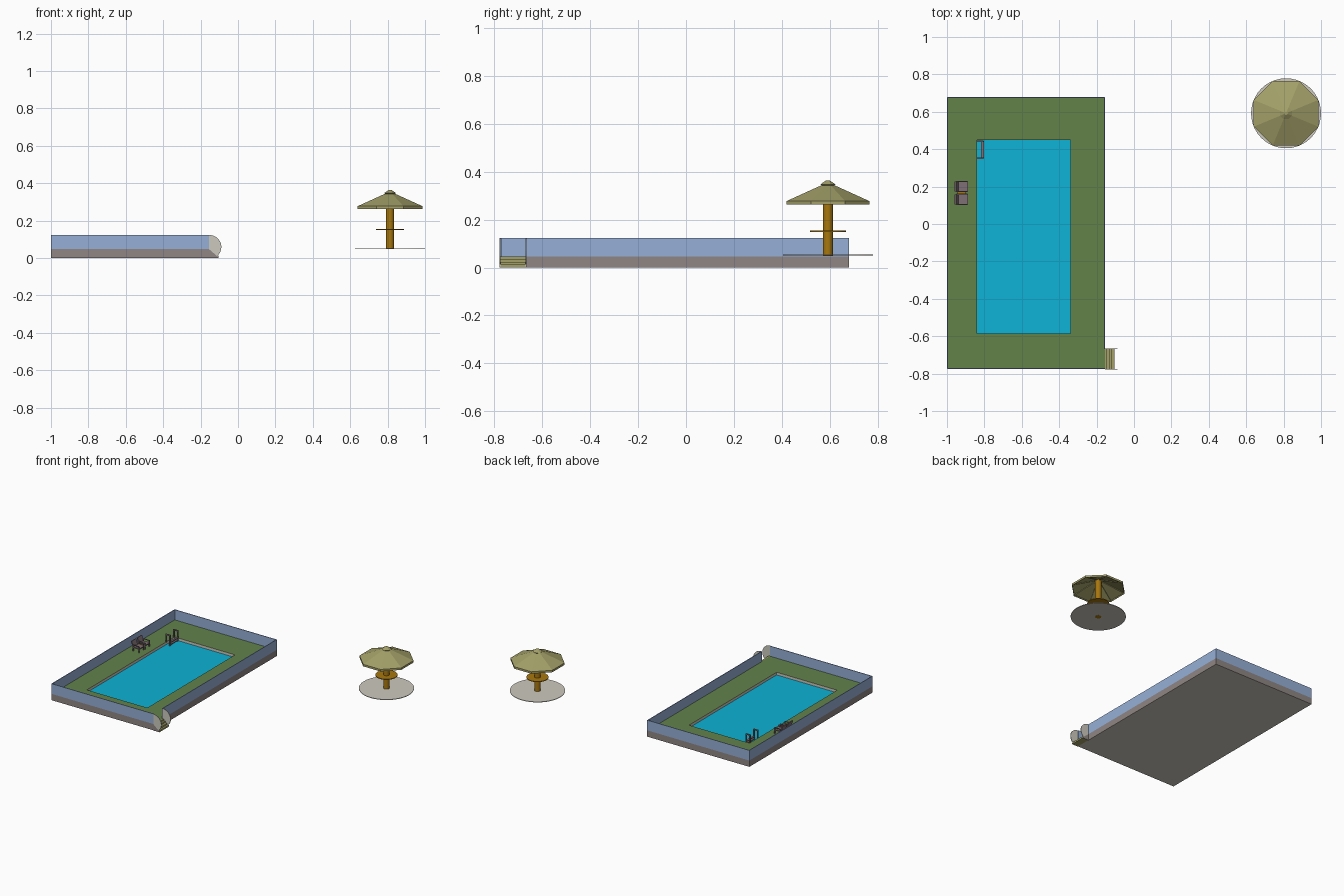
import bpy, bmesh, math
from mathutils import Vector, Matrix

if "Cube" in bpy.data.objects:
    bpy.data.objects.remove(bpy.data.objects["Cube"])


def mat(name, r, g, b):
    m = bpy.data.materials.new(name)
    lin = [((c / 255 + 0.055) / 1.055) ** 2.4 if c > 10 else c / 255 / 12.92 for c in (r, g, b)]
    m.diffuse_color = (*lin, 1)
    m.use_nodes = True
    m.node_tree.nodes["Principled BSDF"].inputs["Base Color"].default_value = m.diffuse_color
    return m


STONE = mat("mauve grey stone", 143, 134, 133)
GRASS = mat("green deck", 99, 130, 74)
WATER = mat("pool water", 14, 178, 214)
BLUE = mat("blue fence", 150, 175, 215)
PALE = mat("pale concrete", 204, 201, 190)
OLIVE = mat("olive canvas", 163, 160, 104)
WOOD = mat("golden wood", 168, 119, 14)
CHAIR = mat("mauve furniture", 127, 112, 118)


def finish(name, bm, *mats, recalc=True):
    if recalc:
        bmesh.ops.recalc_face_normals(bm, faces=bm.faces[:])
    me = bpy.data.meshes.new(name)
    bm.to_mesh(me)
    bm.free()
    for m in mats:
        me.materials.append(m)
    ob = bpy.data.objects.new(name, me)
    bpy.context.collection.objects.link(ob)
    return ob


def box(name, x0, x1, y0, y1, z0, z1, m, tilt=0):
    bm = bmesh.new()
    bmesh.ops.create_cube(bm, size=1)
    bmesh.ops.scale(bm, vec=(x1 - x0, y1 - y0, z1 - z0), verts=bm.verts)
    bmesh.ops.rotate(bm, matrix=Matrix.Rotation(tilt, 3, 'Y'), verts=bm.verts)
    bmesh.ops.translate(bm, vec=((x0 + x1) / 2, (y0 + y1) / 2, (z0 + z1) / 2), verts=bm.verts)
    return finish(name, bm, m)


def lathe(name, prof, n, m, cx, cy, phase=0.0, smooth=False):
    """Closed solid of revolution from (radius, z) points, capped at both ends."""
    bm = bmesh.new()
    rings = [[bm.verts.new((cx + r * math.cos(phase + i * math.tau / n),
                            cy + r * math.sin(phase + i * math.tau / n), z)) for i in range(n)]
             for r, z in prof]
    for a, b in zip(rings, rings[1:]):
        for i in range(n):
            j = (i + 1) % n
            bm.faces.new((a[i], a[j], b[j], b[i]))
    bm.faces.new(rings[0])
    bm.faces.new(rings[-1])
    ob = finish(name, bm, m)
    if smooth:
        for p in ob.data.polygons:
            p.use_smooth = len(p.vertices) == 4
    return ob


def prism(name, pts, y0, y1, m):
    """Extrude an (x, z) outline along y."""
    bm = bmesh.new()
    f = bm.faces.new([bm.verts.new((x, y0, z)) for x, z in pts])
    r = bmesh.ops.extrude_face_region(bm, geom=[f])
    bmesh.ops.translate(bm, vec=(0, y1 - y0, 0),
                        verts=[v for v in r['geom'] if isinstance(v, bmesh.types.BMVert)])
    return finish(name, bm, m)


# Deck slab with the pool opening: sides stone, top green, inside and bottom pale
X0, X1, Y0, Y1, ZD, ZW, ZF = -1.0, -0.155, -0.775, 0.68, 0.047, 0.027, 0.123
PX0, PX1, PY0, PY1 = -0.84, -0.34, -0.585, 0.45


def rect(bm, x0, x1, y0, y1, z):
    return [bm.verts.new(p) for p in ((x0, y0, z), (x1, y0, z), (x1, y1, z), (x0, y1, z))]


bm = bmesh.new()
loops = [rect(bm, X0, X1, Y0, Y1, 0), rect(bm, X0, X1, Y0, Y1, ZD),
         rect(bm, PX0, PX1, PY0, PY1, ZD), rect(bm, PX0, PX1, PY0, PY1, ZW - 0.005)]
for k, (a, b) in enumerate(zip(loops, loops[1:])):
    for i in range(4):
        j = (i + 1) % 4
        bm.faces.new((a[i], a[j], b[j], b[i])).material_index = k
bm.faces.new(loops[0][::-1]).material_index = 2
bm.faces.new(loops[3]).material_index = 2
finish("pool_deck", bm, STONE, GRASS, PALE)

box("water", PX0, PX1, PY0, PY1, ZW - 0.004, ZW, WATER)

# Fence panels, leaving the gate gap at the front right corner
T, GATE = 0.005, -0.668
box("front_fence", X0, X1, Y0, Y0 + T, ZD, ZF, BLUE)
box("back_fence", X0, X1, Y1 - T, Y1, ZD, ZF, BLUE)
box("left_fence", X0, X0 + T, Y0 + T, Y1 - T, ZD, ZF, BLUE)
box("right_fence", X1 - T, X1, GATE, Y1 - T, ZD, ZF, BLUE)

# Entrance steps with rounded side panels
for i, (x, z) in enumerate(((-0.145, 0.047), (-0.132, 0.036), (-0.118, 0.024), (-0.105, 0.012))):
    box(f"step_{i + 1}", X1, x, Y0 + 0.001, GATE - 0.001, 0, z, OLIVE)
arc = [(X1 + 0.066 * math.sin(a), 0.059 + 0.064 * math.cos(a))
       for a in [math.radians(t) for t in range(0, 136, 9)]]
arc += [(-0.105, 0.004), (X1, ZD)]
for side, y in (("front", Y0 - 0.003), ("back", GATE - 0.001)):
    prism(f"{side}_gate_panel", arc, y, y + 0.004, PALE)
    prism(f"{side}_stringer", [(X1, 0), (-0.105, 0), (-0.105, 0.004), (X1, ZD)], y, y + 0.004, STONE)

# Pool ladder: two hooped rails and rungs
for i, y in enumerate((0.352, 0.443)):
    box(f"ladder_post_{i + 1}", -0.843, -0.835, y - 0.004, y + 0.004, ZD, 0.108, CHAIR)
    box(f"ladder_top_{i + 1}", -0.843, -0.805, y - 0.004, y + 0.004, 0.1, 0.108, CHAIR)
    box(f"ladder_rail_{i + 1}", -0.813, -0.805, y - 0.004, y + 0.004, ZW, 0.104, CHAIR)
for i, z in enumerate((0.034, 0.05)):
    box(f"ladder_rung_{i + 1}", -0.817, -0.803, 0.352, 0.443, z, z + 0.005, CHAIR)

# Two lounge chairs facing the pool, with a small table between
for i, y in enumerate((0.132, 0.2)):
    n = f"chair_{i + 1}_"
    box(n + "seat", -0.94, -0.887, y - 0.027, y + 0.027, 0.07, 0.078, CHAIR)
    box(n + "back", -0.951, -0.944, y - 0.027, y + 0.027, 0.068, 0.118, CHAIR, math.radians(-18))
    for s in (-1, 1):
        yy = y + s * 0.027
        box(n + "arm", -0.948, -0.89, yy - 0.003, yy + 0.003, 0.09, 0.094, CHAIR)
        for x in (-0.94, -0.892):
            box(n + "leg", x - 0.003, x + 0.003, yy - 0.003, yy + 0.003, ZD, 0.092, CHAIR)
box("side_table", -0.945, -0.9, 0.162, 0.17, 0.07, 0.075, WOOD)

# Parasol with round floor and table
CX, CY = 0.813, 0.592
lathe("parasol_floor", [(0.187, 0.05), (0.187, 0.054)], 40, PALE, CX, CY, smooth=True)
lathe("parasol_pole", [(0.021, 0.049), (0.021, 0.335)], 20, WOOD, CX, CY, smooth=True)
lathe("parasol_table", [(0.075, 0.149), (0.075, 0.154)], 32, WOOD, CX, CY, smooth=True)
R, PH = 0.187, math.pi / 8
lathe("parasol_canopy", [(0.022, 0.332), (R - 0.004, 0.27), (R - 0.004, 0.262), (R, 0.262),
                         (R, 0.277), (0.02, 0.347)], 8, OLIVE, CX, CY, PH)
lathe("parasol_cap", [(0.03, 0.343), (0.034, 0.347), (0.01, 0.362), (0.004, 0.363)],
      8, OLIVE, CX, CY, PH)

# Ribs below the canopy
for i in range(8):
    a = PH + i * math.pi / 4
    d = Vector((math.cos(a), math.sin(a), 0))
    p, q = d * 0.02 + Vector((CX, CY, 0.33)), d * 0.18 + Vector((CX, CY, 0.268))
    bm = bmesh.new()
    bmesh.ops.create_cube(bm, size=1)
    bmesh.ops.scale(bm, vec=(0.004, 0.004, (q - p).length), verts=bm.verts)
    rot = (q - p).to_track_quat('Z', 'Y').to_matrix()
    bmesh.ops.rotate(bm, matrix=rot, verts=bm.verts)
    bmesh.ops.translate(bm, vec=(p + q) / 2, verts=bm.verts)
    finish(f"parasol_rib_{i + 1}", bm, OLIVE)
